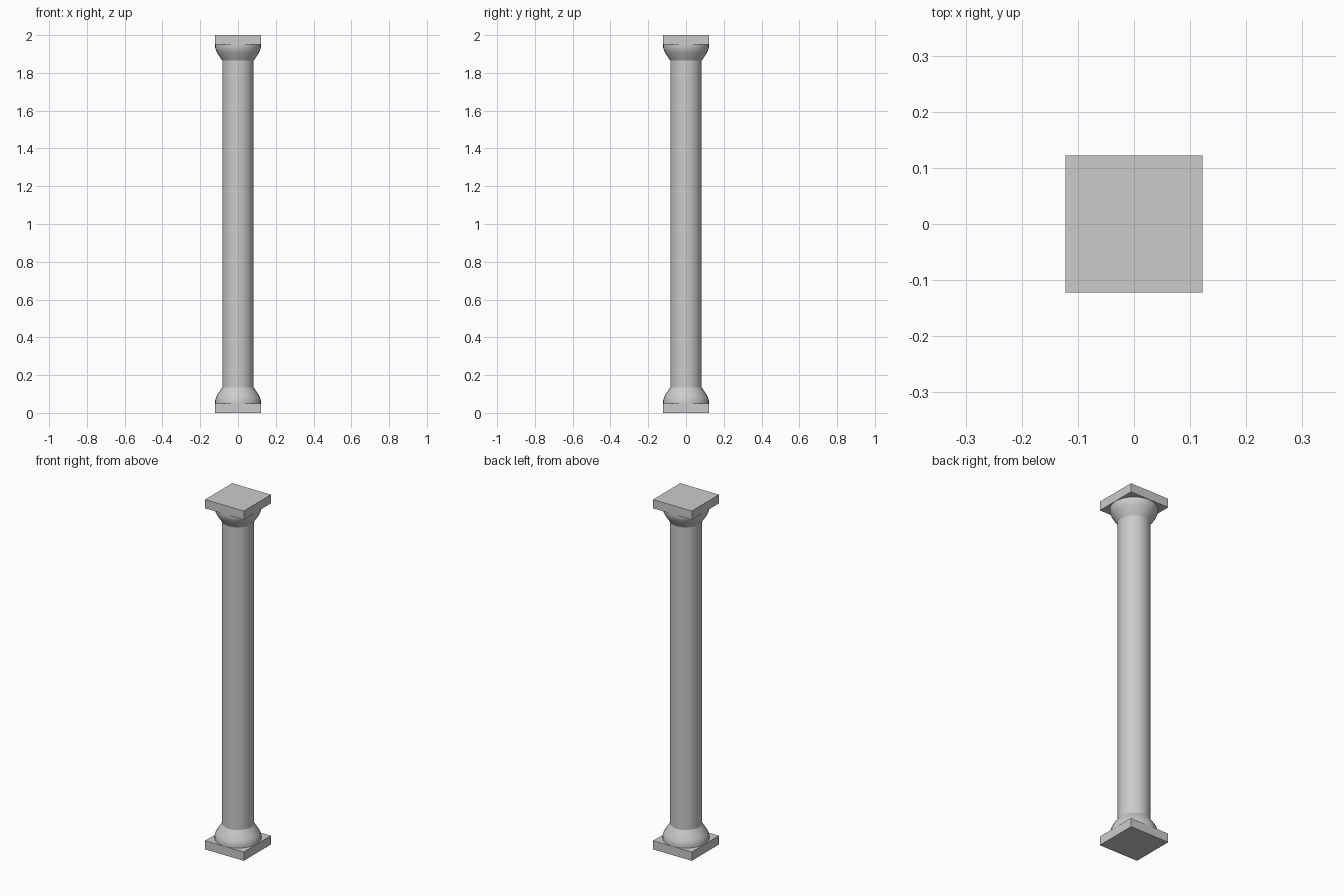
import bpy, bmesh
from math import cos, sin, pi

if "Cube" in bpy.data.objects:
    bpy.data.objects.remove(bpy.data.objects["Cube"])

SIDES = 32


def finish(name, bm):
    bmesh.ops.recalc_face_normals(bm, faces=bm.faces)
    mesh = bpy.data.meshes.new(name)
    bm.to_mesh(mesh)
    bm.free()
    obj = bpy.data.objects.new(name, mesh)
    bpy.context.collection.objects.link(obj)
    return obj


def block(name, width, z0, z1):
    bm = bmesh.new()
    bmesh.ops.create_cube(bm, size=1)
    for v in bm.verts:
        v.co = (v.co.x * width, v.co.y * width, z0 + (v.co.z + 0.5) * (z1 - z0))
    return finish(name, bm)


def turned(name, profile):
    # Revolve (radius, height) pairs around the column axis
    bm = bmesh.new()
    rings = [[bm.verts.new((r * cos(2 * pi * i / SIDES), r * sin(2 * pi * i / SIDES), z))
              for i in range(SIDES)] for r, z in profile]
    for a, b in zip(rings, rings[1:]):
        for i in range(SIDES):
            j = (i + 1) % SIDES
            bm.faces.new((a[i], a[j], b[j], b[i]))
    obj = finish(name, bm)
    bpy.context.view_layer.objects.active = obj
    obj.select_set(True)
    bpy.ops.object.shade_smooth_by_angle(angle=0.52)
    obj.select_set(False)


# Square plinth and abacus
block("base_plinth", 0.245, 0, 0.05)
block("top_abacus", 0.245, 1.95, 2)

# Flared round mouldings, mirrored top and bottom
flare = [(0.121, 0.05), (0.121, 0.066), (0.117, 0.08), (0.109, 0.096), (0.083, 0.135)]
turned("base_moulding", flare)
turned("capital_moulding", [(r, 2 - z) for r, z in reversed(flare)])

# Plain round shaft
turned("shaft", [(0.083, 0.135), (0.083, 1.865)])
